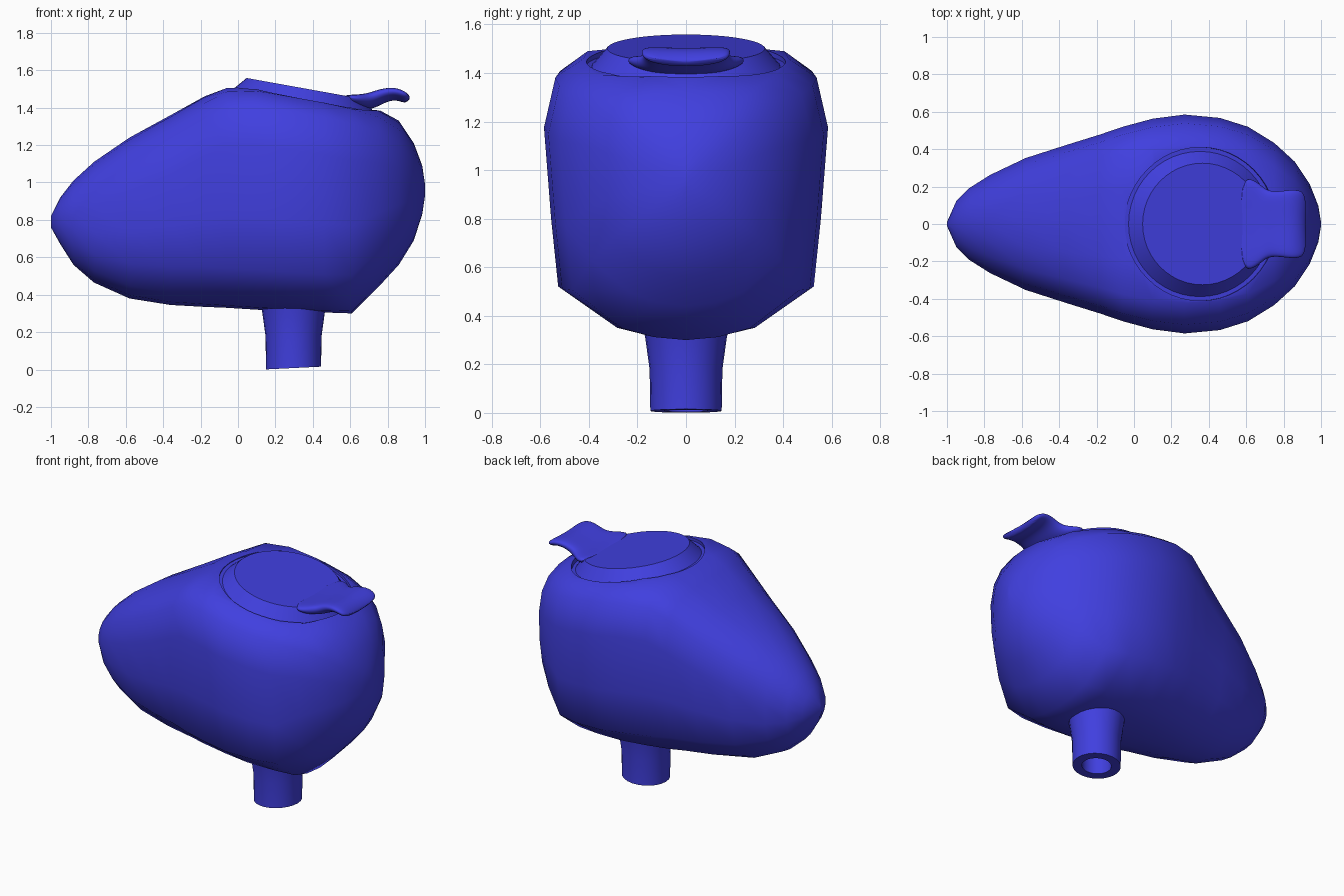
import bpy, bmesh, math
from mathutils import Matrix, Vector

old = bpy.data.objects.get("Cube")
if old:
    bpy.data.objects.remove(old)

blue = bpy.data.materials.new("blue plastic")
blue.use_nodes = True
colour = (0.052, 0.05, 0.74, 1)
blue.diffuse_color = colour
blue.node_tree.nodes["Principled BSDF"].inputs["Base Color"].default_value = colour


def add_object(name, bm):
    bmesh.ops.recalc_face_normals(bm, faces=bm.faces)
    mesh = bpy.data.meshes.new(name)
    bm.to_mesh(mesh)
    bm.free()
    obj = bpy.data.objects.new(name, mesh)
    bpy.context.collection.objects.link(obj)
    mesh.materials.append(blue)
    return obj


def loft(name, rings, closed=False):
    """Skin a list of equal rings, capping the ends or joining them up."""
    bm = bmesh.new()
    rows = [[bm.verts.new(p) for p in ring] for ring in rings]
    n = len(rows[0])
    pairs = list(zip(rows, rows[1:])) + ([(rows[-1], rows[0])] if closed else [])
    for a, b in pairs:
        for i in range(n):
            j = (i + 1) % n
            bm.faces.new((a[i], a[j], b[j], b[i]))
    if not closed:
        bm.faces.new(rows[0])
        bm.faces.new(rows[-1])
    return add_object(name, bm)


def tilted_disc(name, r1, r2, low, high):
    """Cone slice lying on the sloping top."""
    bm = bmesh.new()
    place = (Matrix.Translation((0.355, 0, 1.44)) @ Matrix.Rotation(math.atan(0.18), 4, "Y")
             @ Matrix.Translation((0, 0, (low + high) / 2)))
    bmesh.ops.create_cone(bm, cap_ends=True, segments=48, radius1=r1, radius2=r2,
                          depth=high - low, matrix=place)
    return add_object(name, bm)


def activate(obj):
    bpy.ops.object.select_all(action="DESELECT")
    obj.select_set(True)
    bpy.context.view_layer.objects.active = obj


def smooth(obj, degrees):
    activate(obj)
    bpy.ops.object.shade_smooth_by_angle(angle=math.radians(degrees))


# Body: sections along x, blended between an oval and a boxy outline
boxy = [(0, 0), (.25, .01), (.5, .04), (.9, .18), (.95, .42),
        (1, .74), (.92, .915), (.72, .983), (.36, 1), (0, 1)]
oval = [(math.cos(math.radians(20 * i - 90)), (1 + math.sin(math.radians(20 * i - 90))) / 2)
        for i in range(10)]
# x, top, bottom, half width, boxiness
stations = [
    (-1, .82, .76, .01, 0), (-.95, .92, .67, .125, 0), (-.88, 1.01, .56, .195, .1),
    (-.77, 1.11, .465, .265, .25), (-.58, 1.24, .38, .355, .5), (-.36, 1.36, .345, .425, .7),
    (-.18, 1.46, .335, .48, .85), (-.06, 1.505, .33, .52, 1), (.1, 1.51, .32, .563, 1),
    (.27, 1.48, .31, .585, 1), (.46, 1.445, .305, .567, 1), (.61, 1.417, .30, .52, .95),
    (.75, 1.39, .44, .435, .75), (.86, 1.33, .56, .335, .55), (.94, 1.21, .69, .215, .4),
    (.985, 1.09, .83, .1, .2), (1, .99, .93, .01, 0)]
rings = []
for x, top, bottom, width, box in stations:
    half = [(width * (o[0] + (b[0] - o[0]) * box),
             bottom + (top - bottom) * (o[1] + (b[1] - o[1]) * box))
            for o, b in zip(oval, boxy)]
    half[0], half[-1] = (0, bottom), (0, top)
    rings.append([(x, y, z) for y, z in half] + [(x, -y, z) for y, z in half[-2:0:-1]])
body = loft("body", rings)

# Shallow round seat for the lid
cutter = tilted_disc("seat_cutter", .41, .41, -.012, .3)
cutter.hide_render = True
cut = body.modifiers.new("lid seat", "BOOLEAN")
cut.object = cutter
cut.solver = "EXACT"
activate(body)
bpy.ops.object.modifier_apply(modifier=cut.name)
bpy.data.objects.remove(cutter)
smooth(body, 50)

# Lid with a sloping rim
lid = tilted_disc("lid", .395, .325, -.02, .062)
smooth(lid, 40)

# Lid tab: a curled, slightly dished tongue (x, z, half width, half thickness)
path = [(.56, 1.45, .26, .02), (.65, 1.435, .24, .04), (.71, 1.44, .18, .045),
        (.77, 1.468, .175, .038), (.83, 1.48, .185, .034), (.88, 1.467, .185, .03),
        (.915, 1.44, .16, .018)]
rings = []
for i, (x, z, width, thick) in enumerate(path):
    before, after = path[max(i - 1, 0)], path[min(i + 1, len(path) - 1)]
    along = Vector((after[0] - before[0], 0, after[1] - before[1])).normalized()
    normal = Vector((-along.z, 0, along.x))
    ring = []
    for k in range(16):
        a = math.tau * k / 16
        c, s = math.cos(a), math.sin(a)
        y = width * math.copysign(abs(c) ** .6, c)
        lift = .02 * (y / width) ** 2 - .008
        ring.append(Vector((x, y, z)) + normal * (thick * math.copysign(abs(s) ** .8, s) + lift))
    rings.append(ring)
tab = loft("lid_tab", rings)
tab.modifiers.new("rounding", "SUBSURF").levels = 2
tab.modifiers["rounding"].render_levels = 2
smooth(tab, 80)

# Feed neck: hollow tube, flared where it meets the body
profile = [(.19, .42), (.168, .31), (.15, .18), (.147, .008), (.09, .008), (.09, .25), (.01, .25),
           (.01, .42)]
rings = []
for k in range(24):
    a = math.tau * k / 24
    rings.append([(.297 + r * math.cos(a), r * math.sin(a),
                   z + (.05 * r * math.cos(a) if z < .1 else 0)) for r, z in profile])
neck = loft("feed_neck", rings, closed=True)
smooth(neck, 40)
